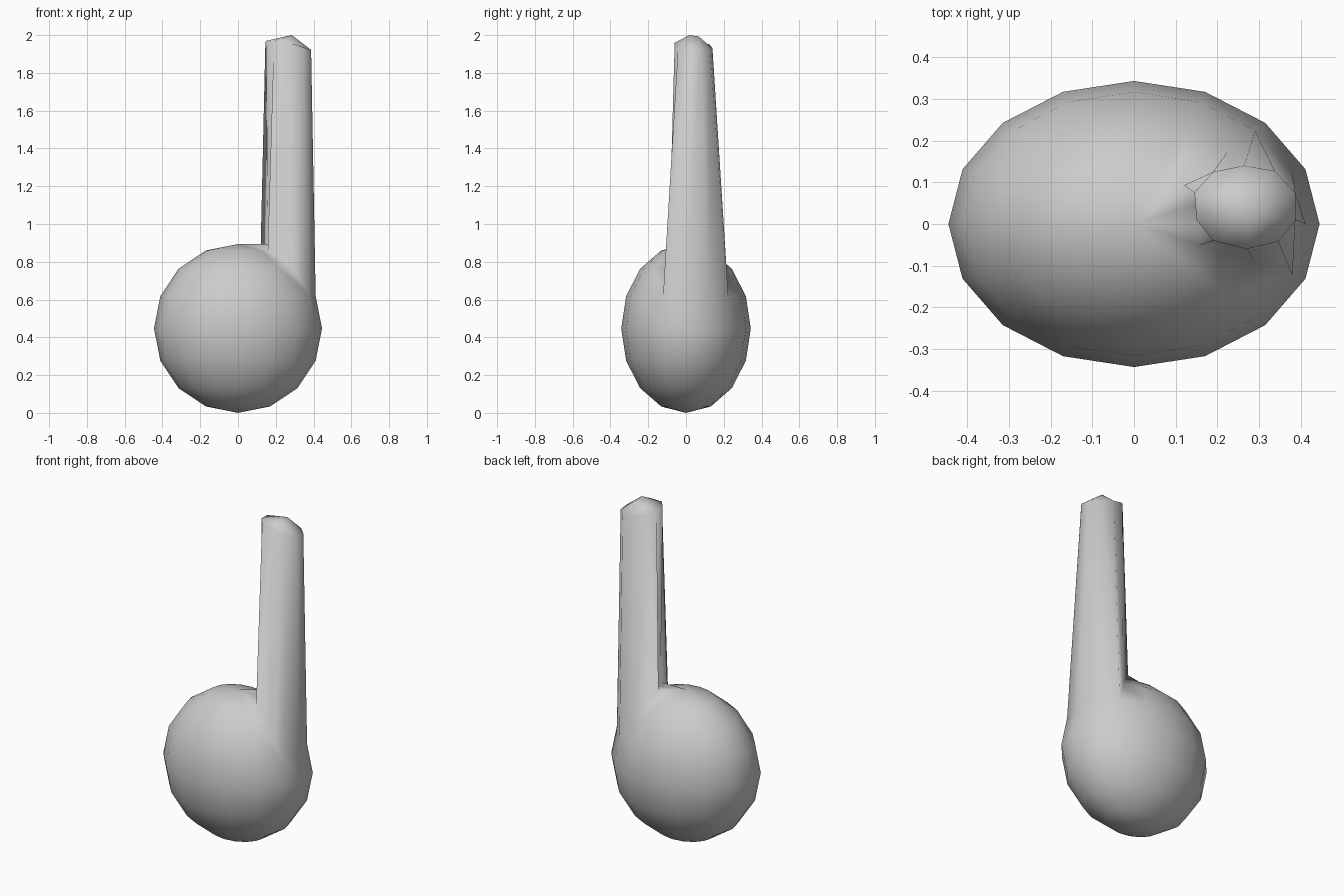
import bpy, bmesh
from math import sin, cos, atan2, acos, degrees, radians

if "Cube" in bpy.data.objects:
    bpy.data.objects.remove(bpy.data.objects["Cube"])

RX, RY, RZ = 0.445, 0.343, 0.447

# Body: 16 x 8 sphere
bm = bmesh.new()
bmesh.ops.create_uvsphere(bm, u_segments=16, v_segments=8, radius=1.0)
grid = {}
for v in bm.verts:
    ring = round(degrees(acos(max(-1, min(1, v.co.z)))) / 22.5)
    seg = round(degrees(atan2(v.co.y, v.co.x)) / 22.5)
    if ring in (1, 2, 3) and -1 <= seg <= 2:
        grid[(ring, seg)] = v
for v in bm.verts:
    v.co = (v.co.x * RX, v.co.y * RY, v.co.z * RZ + RZ)

# Remove the patch of faces the neck grows out of
patch = set(grid.values())
old = [f for f in bm.faces if all(v in patch for v in f.verts)]
bmesh.ops.delete(bm, geom=old, context='FACES_ONLY')
for f in [v for v in (grid[(2, 0)], grid[(2, 1)])]:
    bm.verts.remove(f)

# The rim is lifted slightly on the inner side of the neck
for seg in (0, 1, 2):
    grid[(1, seg)].co.z = 0.893

# Neck tip: (ring, segment) -> position
tip = {
    (1, -1): (0.19, -0.04, 1.97), (1, 0): (0.15, 0.01, 1.97),
    (1, 1): (0.145, 0.075, 1.965), (1, 2): (0.19, 0.125, 1.95),
    (2, -1): (0.27, -0.06, 1.96), (2, 0): (0.285, 0.018, 2.0),
    (2, 1): (0.285, 0.067, 1.993), (2, 2): (0.264, 0.14, 1.93),
    (3, -1): (0.346, -0.042, 1.935), (3, 0): (0.387, 0.01, 1.922),
    (3, 1): (0.387, 0.075, 1.915), (3, 2): (0.338, 0.127, 1.915),
}
top = {k: bm.verts.new(p) for k, p in tip.items()}
for r in (1, 2):
    for s in (-1, 0, 1):
        bm.faces.new([top[k] for k in ((r, s), (r + 1, s), (r + 1, s + 1), (r, s + 1))])

# Neck sides
loop = [(1, 2), (2, 2), (3, 2), (3, 1), (3, 0), (3, -1), (2, -1), (1, -1), (1, 0), (1, 1)]
for a, b in zip(loop, loop[1:] + loop[:1]):
    bm.faces.new([grid[a], grid[b], top[a]])
    bm.faces.new([grid[b], top[b], top[a]])

bmesh.ops.recalc_face_normals(bm, faces=bm.faces[:])
for f in bm.faces:
    f.smooth = True
mesh = bpy.data.meshes.new("body_with_neck")
bm.to_mesh(mesh)
bm.free()
obj = bpy.data.objects.new("body_with_neck", mesh)
bpy.context.collection.objects.link(obj)
